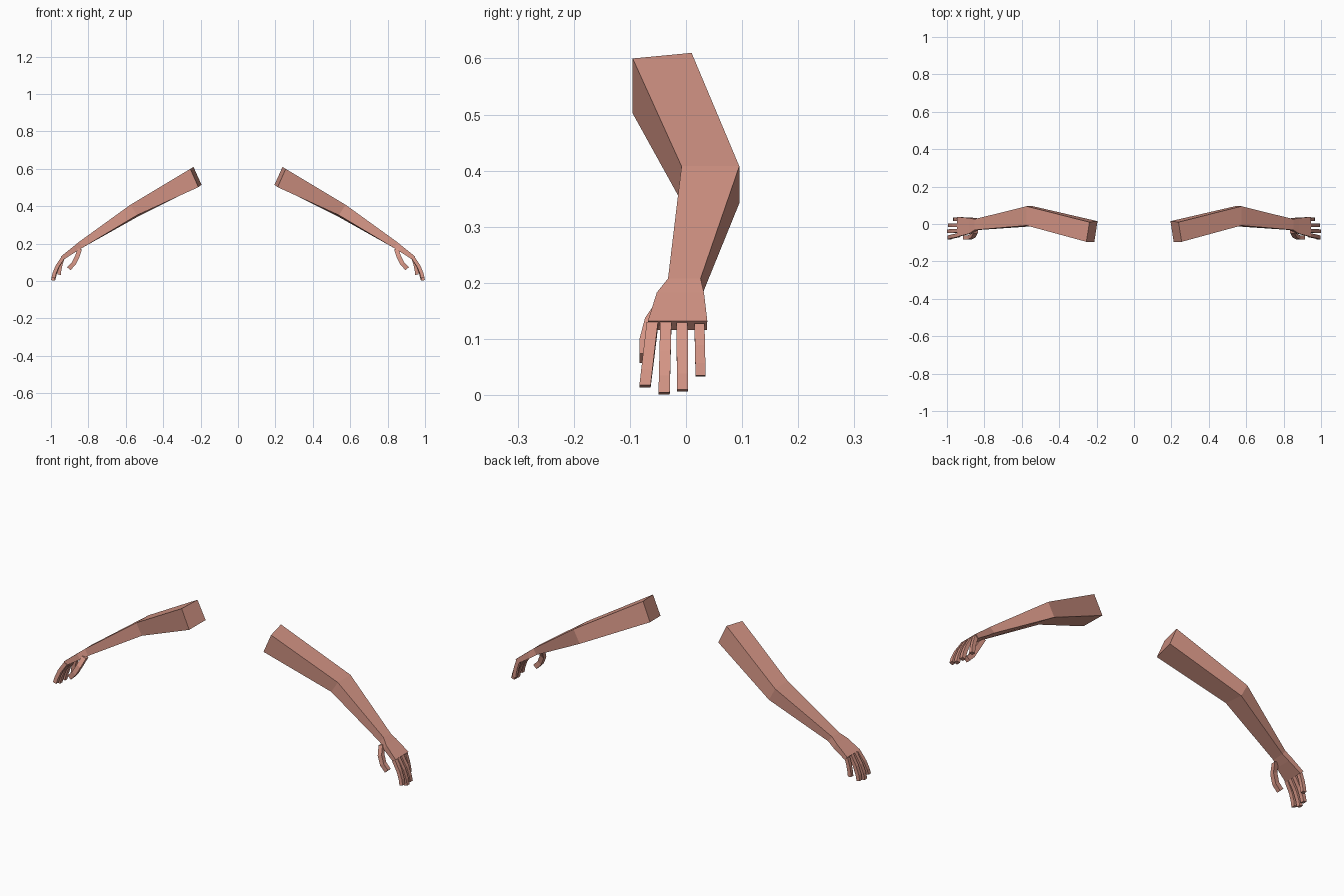
import bpy, bmesh
from mathutils import Vector

if "Cube" in bpy.data.objects:
    bpy.data.objects.remove(bpy.data.objects["Cube"])

skin = bpy.data.materials.new("salmon_skin")
skin.diffuse_color = (0.66, 0.30, 0.235, 1)
skin.use_nodes = True
skin.node_tree.nodes["Principled BSDF"].inputs["Base Color"].default_value = skin.diffuse_color


def loft(name, rings):
    """Skin a list of four-cornered rings, cap both ends and mirror to the other side."""
    bm = bmesh.new()
    loops = [[bm.verts.new(p) for p in ring] for ring in rings]
    for a, b in zip(loops, loops[1:]):
        for i in range(4):
            j = (i + 1) % 4
            bm.faces.new((a[i], a[j], b[j], b[i]))
    bm.faces.new(loops[0][::-1])
    bm.faces.new(loops[-1])
    bmesh.ops.recalc_face_normals(bm, faces=bm.faces)
    mesh = bpy.data.meshes.new(name)
    bm.to_mesh(mesh)
    bm.free()
    mesh.materials.append(skin)
    obj = bpy.data.objects.new(name, mesh)
    bpy.context.collection.objects.link(obj)
    obj.modifiers.new("other_side", "MIRROR").use_axis[0] = True


def digit(name, path, width, thick):
    """Square tube along a bent path that curls in the xz plane."""
    pts = [Vector(p) for p in path]
    rings = []
    for i, p in enumerate(pts):
        d = pts[min(i + 1, len(pts) - 1)] - pts[max(i - 1, 0)]
        out = Vector((-d.z, 0, d.x)).normalized() * thick / 2
        side = Vector((0, width / 2, 0))
        rings.append([p + out - side, p + out + side, p - out + side, p - out - side])
    loft(name, rings)


# Corner order: top front, top back, bottom back, bottom front
shoulder = [(0.255, -0.095, 0.60), (0.238, 0.01, 0.61), (0.195, 0.015, 0.515), (0.212, -0.095, 0.502)]
elbow = [(0.575, -0.008, 0.408), (0.575, 0.095, 0.408), (0.54, 0.095, 0.342), (0.54, -0.012, 0.352)]
wrist = [(0.852, -0.032, 0.208), (0.852, 0.026, 0.208), (0.832, 0.030, 0.182), (0.832, -0.032, 0.178)]
palm = [(0.882, -0.052, 0.183), (0.882, 0.032, 0.183), (0.866, 0.034, 0.157), (0.866, -0.050, 0.157)]
knuckles = [(0.946, -0.068, 0.132), (0.946, 0.038, 0.132), (0.930, 0.037, 0.116), (0.930, -0.066, 0.116)]

loft("arm", [shoulder, elbow, wrist])
loft("hand", [wrist, palm, knuckles])

# Fingers: root y, tip y, tip z, tip x, width
fingers = {
    "index_finger": (-0.060, -0.073, 0.016, 0.988, 0.020),
    "middle_finger": (-0.036, -0.039, 0.003, 0.990, 0.020),
    "ring_finger": (-0.007, -0.006, 0.008, 0.985, 0.020),
    "little_finger": (0.024, 0.026, 0.034, 0.957, 0.018),
}
for name, (y0, y1, z1, x1, w) in fingers.items():
    x0, z0 = 0.936, 0.125
    path = [(x0 + (x1 - x0) * fx, y0 + (y1 - y0) * fz, z0 + (z1 - z0) * fz)
            for fx, fz in ((0, 0), (0.58, 0.42), (0.88, 0.76), (1, 1))]
    digit(name, path, w, 0.019)

# Thumb
digit("thumb", [(0.846, -0.036, 0.172), (0.859, -0.062, 0.133),
                (0.879, -0.072, 0.093), (0.905, -0.072, 0.066)], 0.022, 0.024)
